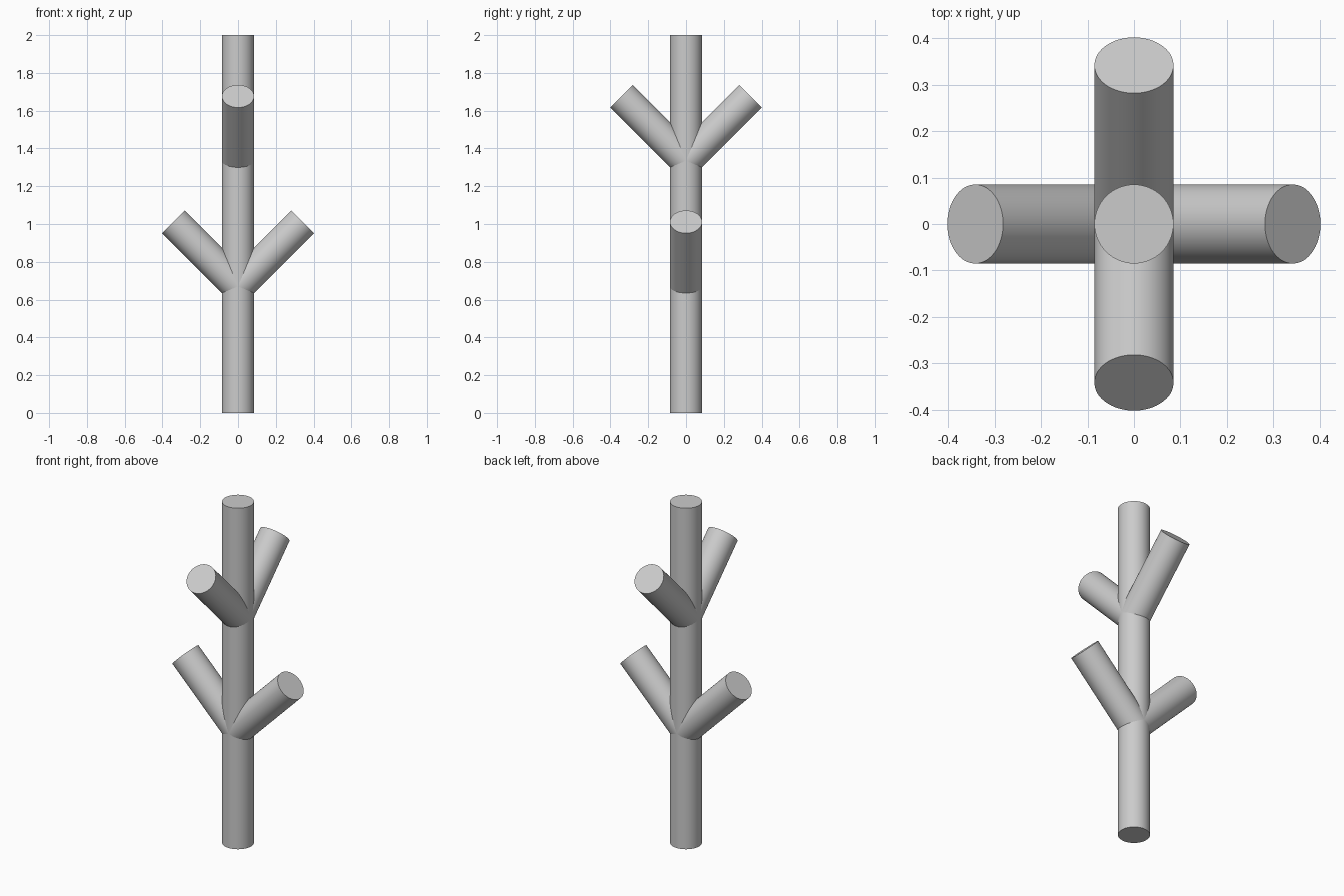
import bpy
from math import radians
from mathutils import Matrix, Vector

cube = bpy.data.objects.get("Cube")
if cube:
    bpy.data.objects.remove(cube, do_unlink=True)

RADIUS = 0.085
BRANCH_LENGTH = 0.483

# Plain grey for the whole model
GREY = (0.6, 0.6, 0.6, 1)
grey = bpy.data.materials.new("plain grey")
grey.use_nodes = True
grey.diffuse_color = GREY
bsdf = next(n for n in grey.node_tree.nodes if n.type == "BSDF_PRINCIPLED")
bsdf.inputs["Base Color"].default_value = GREY


def rod(name, base, length, turn=0, tilt=0):
    """Round rod rising from base, leaning by tilt towards the turn angle."""
    bpy.ops.mesh.primitive_cylinder_add(vertices=64, radius=RADIUS, depth=length)
    obj = bpy.context.object
    obj.name = name
    obj.data.transform(Matrix.Translation((0, 0, length / 2)))
    obj.data.transform(Matrix.Rotation(radians(turn), 4, "Z")
                       @ Matrix.Rotation(radians(tilt), 4, "Y"))
    obj.location = Vector(base)
    obj.data.materials.append(grey)
    bpy.ops.object.shade_smooth_by_angle(angle=radians(30))
    return obj


# Upright trunk
rod("trunk", (0, 0, 0), 2)

# Lower pair spreads sideways, upper pair spreads front and back
branches = {
    "lower_left_branch": (0.67, 0),
    "lower_right_branch": (0.67, 180),
    "upper_back_branch": (1.335, 90),
    "upper_front_branch": (1.335, -90),
}
for name, (height, turn) in branches.items():
    rod(name, (0, 0, height), BRANCH_LENGTH, turn, 45)
